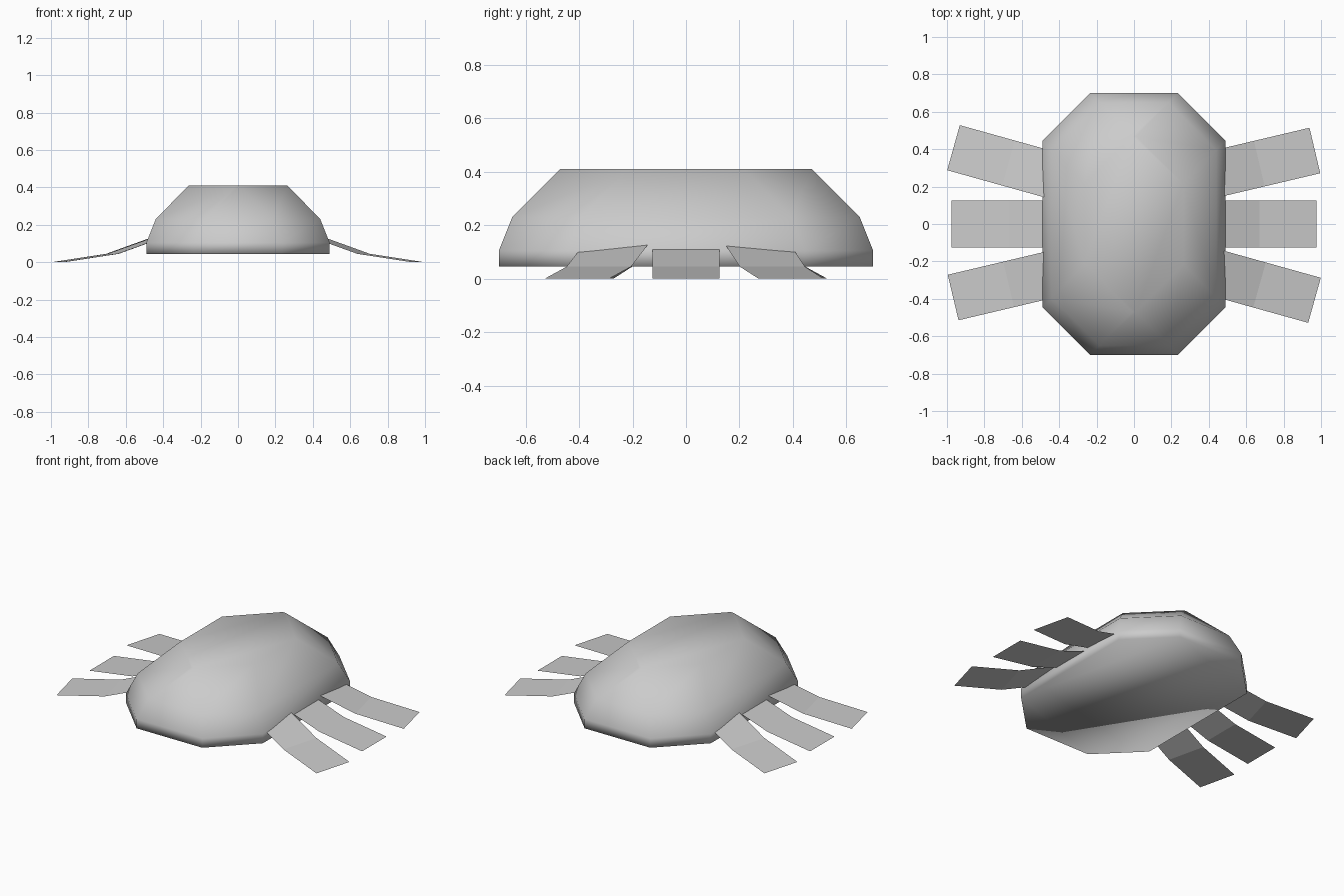
import bpy
import bmesh
from math import radians
from mathutils import Matrix, Vector

cube = bpy.data.objects.get("Cube")
if cube:
    bpy.data.objects.remove(cube, do_unlink=True)

grey = bpy.data.materials.new("light_grey")
grey.use_nodes = True
COLOUR = (0.6, 0.6, 0.6, 1)
grey.diffuse_color = COLOUR
grey.node_tree.nodes["Principled BSDF"].inputs["Base Color"].default_value = COLOUR


def make_object(name, bm, smooth):
    mesh = bpy.data.meshes.new(name)
    for face in bm.faces:
        face.smooth = smooth
    bm.to_mesh(mesh)
    bm.free()
    mesh.materials.append(grey)
    obj = bpy.data.objects.new(name, mesh)
    bpy.context.collection.objects.link(obj)
    return obj


def octagon(bm, hx, hy, z, cut=0.255):
    """Ring of a rectangle with cut corners, counter-clockwise from above."""
    points = [(hx, cut - hy), (hx, hy - cut), (hx - cut, hy), (cut - hx, hy)]
    points += [(-x, -y) for x, y in points]
    return [bm.verts.new((x, y, z)) for x, y in points]


# Domed shell: stacked rings with a flat top and a flat underside
bm = bmesh.new()
profile = [(0.49, 0.70, 0.045), (0.49, 0.70, 0.105),
           (0.44, 0.65, 0.23), (0.265, 0.47, 0.41)]
rings = [octagon(bm, *p) for p in profile]
for low, high in zip(rings, rings[1:]):
    for i in range(8):
        j = (i + 1) % 8
        bm.faces.new((low[i], low[j], high[j], high[i]))
bm.faces.new(rings[-1])
bm.faces.new(rings[0][::-1])
make_object("shell", bm, True)


# Flippers: bent flat strips whose inner ends are buried in the shell
def flipper(name, tip, angle):
    bm = bmesh.new()
    # Distance inward from the tip, and height
    path = [(0, 0.0), (0.305, 0.045), (0.56, 0.134)]
    rows = [[bm.verts.new((-d, s * 0.125, z)) for s in (-1, 1)] for d, z in path]
    for a, b in zip(rows, rows[1:]):
        bm.faces.new((a[0], a[1], b[1], b[0]))
    turn = Matrix.Translation(Vector(tip)) @ Matrix.Rotation(radians(angle), 4, "Z")
    bm.transform(turn)
    bmesh.ops.recalc_face_normals(bm, faces=bm.faces[:])
    if bm.faces[:][0].normal.z < 0:
        bmesh.ops.reverse_faces(bm, faces=bm.faces[:])
    make_object(name, bm, False)


for side, sign, turn in (("left", 1, 0), ("right", -1, 180)):
    ends = ("back", "front") if sign > 0 else ("front", "back")
    flipper(f"{ends[0]}_{side}_flipper", (sign * 0.967, sign * 0.393, 0), turn + 13.3)
    flipper(f"middle_{side}_flipper", (sign * 0.975, 0, 0), turn)
    flipper(f"{ends[1]}_{side}_flipper", (sign * 0.965, sign * -0.408, 0), turn - 15.6)
